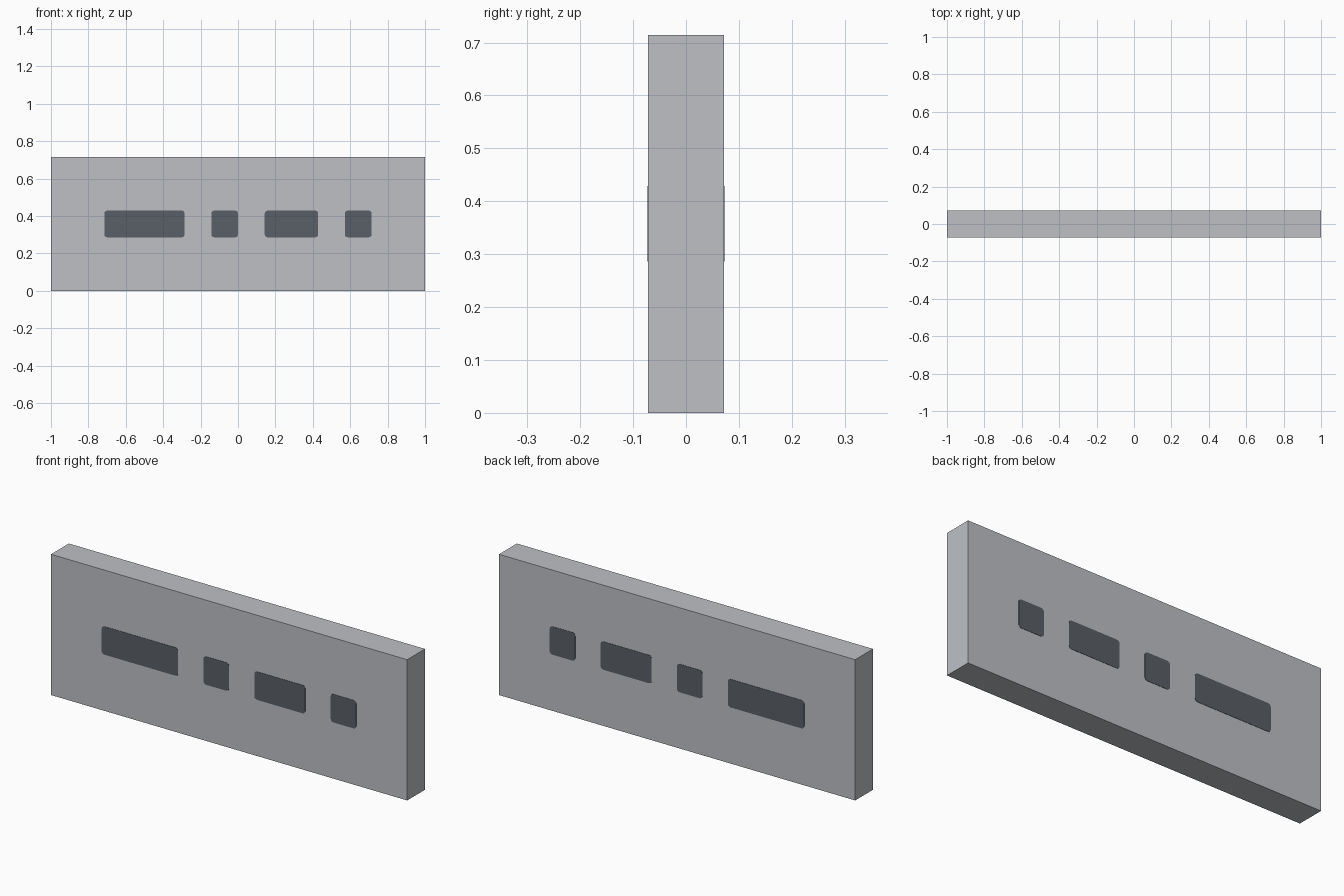
import bpy, bmesh, math

if "Cube" in bpy.data.objects:
    bpy.data.objects.remove(bpy.data.objects["Cube"])

U = 1 / 7                      # module: the slab is 14 x 1 x 5 modules
SKIN = 0.0015                  # how far the dark plates stand proud


def material(name, rgb):
    m = bpy.data.materials.new(name)
    m.diffuse_color = (*rgb, 1)
    m.use_nodes = True
    m.node_tree.nodes["Principled BSDF"].inputs["Base Color"].default_value = m.diffuse_color
    return m


def add_object(name, bm, mat):
    bmesh.ops.recalc_face_normals(bm, faces=bm.faces)
    me = bpy.data.meshes.new(name)
    bm.to_mesh(me)
    bm.free()
    me.materials.append(mat)
    ob = bpy.data.objects.new(name, me)
    bpy.context.collection.objects.link(ob)
    return ob


def rounded_plate(name, x0, x1, z0, z1, y0, y1, r, mat, steps=3):
    """Thin rounded rectangle in the xz plane, extruded from y0 to y1."""
    corners = [(x1 - r, z1 - r), (x0 + r, z1 - r), (x0 + r, z0 + r), (x1 - r, z0 + r)]
    bm = bmesh.new()
    ring = []
    for i, (cx, cz) in enumerate(corners):
        for s in range(steps + 1):
            a = (i + s / steps) * math.pi / 2
            ring.append(bm.verts.new((cx + r * math.cos(a), y0, cz + r * math.sin(a))))
    face = bm.faces.new(ring)
    out = bmesh.ops.extrude_face_region(bm, geom=[face], use_keep_orig=True)
    verts = [v for v in out["geom"] if isinstance(v, bmesh.types.BMVert)]
    bmesh.ops.translate(bm, verts=verts, vec=(0, y1 - y0, 0))
    return add_object(name, bm, mat)


light_grey = material("light grey", (0.51, 0.53, 0.56))
dark_slate = material("dark slate", (0.10, 0.115, 0.135))

# Upright slab
bm = bmesh.new()
bmesh.ops.create_cube(bm, size=1)
bmesh.ops.scale(bm, vec=(14 * U, U, 5 * U), verts=bm.verts)
bmesh.ops.translate(bm, vec=(0, 0, 2.5 * U), verts=bm.verts)
add_object("slab", bm, light_grey)

# Row of dark windows, the same on front and back
for n, (a, b) in enumerate([(-5, -2), (-1, 0), (1, 3), (4, 5)], 1):
    for side, sign in (("front", -1), ("back", 1)):
        rounded_plate(f"{side}_window_{n}", a * U, b * U, 2 * U, 3 * U,
                      sign * (U / 2 - SKIN), sign * (U / 2 + SKIN), 0.015, dark_slate)
